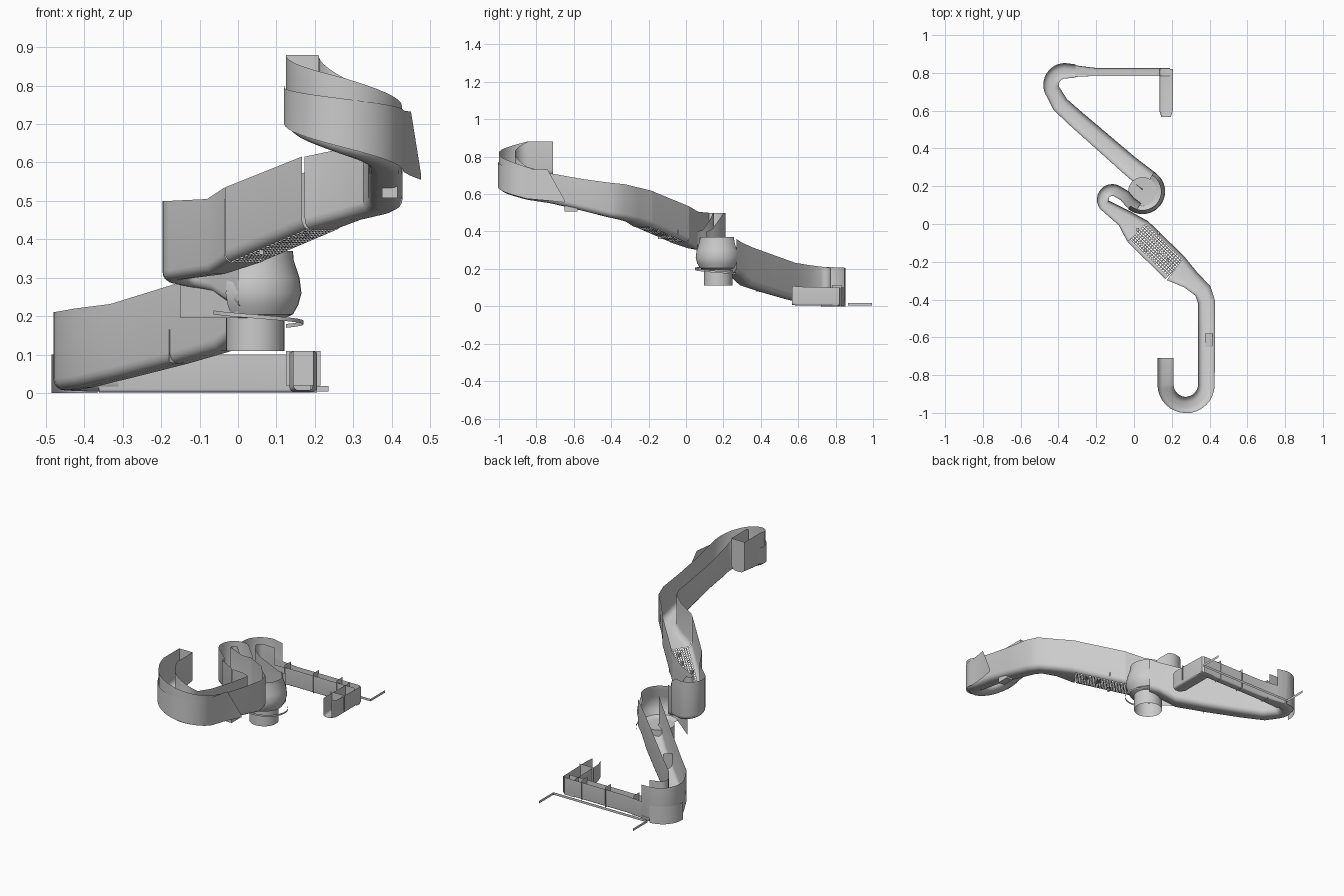
import bpy, bmesh, math
from mathutils import Vector

if "Cube" in bpy.data.objects:
    bpy.data.objects.remove(bpy.data.objects["Cube"])


def finish(name, bm):
    bmesh.ops.remove_doubles(bm, verts=bm.verts, dist=0.0004)
    me = bpy.data.meshes.new(name)
    bm.to_mesh(me)
    bm.free()
    ob = bpy.data.objects.new(name, me)
    bpy.context.collection.objects.link(ob)
    bpy.ops.object.select_all(action='DESELECT')
    ob.select_set(True)
    bpy.context.view_layer.objects.active = ob
    bpy.ops.object.shade_smooth_by_angle(angle=math.radians(30))
    return ob


def skin(bm, rows):
    vs = [[bm.verts.new(c) for c in row] for row in rows]
    for a, b in zip(vs, vs[1:]):
        for i in range(len(a) - 1):
            bm.faces.new((a[i], a[i + 1], b[i + 1], b[i]))
    return vs


def section(w, zb, zt, r, floor):
    """Open U profile with rounded lower corners."""
    h = w / 2
    r = min(r, h * 0.8)
    left = [(-h, zt)]
    for k in range(5):
        a = math.pi / 2 * k / 4
        left.append((-h + r - r * math.cos(a), zb + r - r * math.sin(a)))
    mid = [(-(h - r) + 2 * (h - r) * k / floor, zb) for k in range(1, floor)]
    return left + mid + [(-x, z) for x, z in reversed(left)]


def trough(name, pts, r=0.03, floor=1, cap_start=False, cap_end=False, holes=False):
    """Sweep the U profile along points (x, y, bottom, top, width)."""
    rows = []
    for i, (x, y, zb, zt, w) in enumerate(pts):
        p = Vector((x, y))
        a = (p - Vector(pts[i - 1][:2])).normalized() if i else None
        b = (Vector(pts[i + 1][:2]) - p).normalized() if i < len(pts) - 1 else None
        t = ((a or b) + (b or a)).normalized()
        n = Vector((-t.y, t.x)) / max(0.7, t.dot(a or b))
        rows.append([(x + n.x * s, y + n.y * s, z) for s, z in section(w, zb, zt, r, floor)])
    bm = bmesh.new()
    vs = skin(bm, rows)
    if cap_start:
        bm.faces.new(vs[0])
    if cap_end:
        bm.faces.new(vs[-1])
    if holes:
        bm.normal_update()
        flat = [f for f in bm.faces if abs(f.normal.z) > 0.9
                and f.calc_area() < 0.0006]
        bmesh.ops.inset_individual(bm, faces=flat, thickness=0.0035)
        bmesh.ops.delete(bm, geom=flat, context='FACES')
    return finish(name, bm)


def strip(name, pts):
    """Upright thin sheet through points (x, y, bottom, top)."""
    bm = bmesh.new()
    skin(bm, [[(x, y, a), (x, y, b)] for x, y, a, b in pts])
    return finish(name, bm)


def arc(cx, cy, r, a0, a1, n, zb, zt, *w):
    out = []
    for k in range(n + 1):
        t = k / n
        a = math.radians(a0 + (a1 - a0) * t)
        out.append((cx + r * math.cos(a), cy + r * math.sin(a),
                    zb[0] + (zb[1] - zb[0]) * t, zt[0] + (zt[1] - zt[0]) * t, *w))
    return out


def box(name, c, s):
    bm = bmesh.new()
    bmesh.ops.create_cube(bm, size=1)
    for v in bm.verts:
        v.co = Vector(c) + Vector([v.co[i] * s[i] for i in range(3)])
    return finish(name, bm)


# Upper channel: closed start, half turn, straight run
trough("upper_channel",
       [(.167, -.71, .70, .88, .085)]
       + arc(.275, -.85, .108, 180, 270, 8, (.685, .62), (.88, .82), .085)
       + arc(.275, -.85, .108, 270, 360, 8, (.62, .57), (.82, .745), .088)[1:]
       + [(.383, -.72, .55, .71, .09), (.383, -.55, .51, .68, .09),
          (.383, -.41, .475, .66, .09), (.365, -.355, .465, .653, .09),
          (.30, -.295, .45, .635, .105), (.22, -.235, .425, .615, .155)],
       cap_start=True)

# Wider diagonal section with a perforated floor
N = 18
trough("perforated_section",
       [(.22 - .2 * k / N, -.235 + .195 * k / N, .425 - .085 * k / N,
         .615 - .08 * k / N, .155) for k in range(N + 1)], floor=8, holes=True)

# Tight curl leading to the drop bowl
trough("curl_channel",
       [(.02, -.04, .34, .535, .155), (-.05, .03, .31, .505, .095)]
       + arc(-.115, .13, .05, 215, 60, 12, (.295, .27), (.5, .5), .062)
       + [(-.05, .15, .26, .46, .062), (-.02, .115, .24, .41, .062), (.02, .085, .22, .40, .062)],
       r=.025)

# Drop bowl wall, bowl floor and outlet pipe
bx, by = .045, .172
bm = bmesh.new()
prof = [(.076, .195), (.098, .205), (.112, .23), (.12, .26), (.115, .3), (.1, .345), (.098, .37)]
skin(bm, [[(bx + r * math.cos(a), by + r * math.sin(a), z) for r, z in prof]
          for a in [math.radians(-130 + 10 * k) for k in range(20)]])
finish("bowl_wall", bm)
bm = bmesh.new()
ring = [math.tau * k / 32 for k in range(33)]
skin(bm, [[(bx, by, .192)] + [(bx + .076 * math.cos(a), by + .076 * math.sin(a), z)
                              for z in (.195, .11)] for a in ring])
finish("outlet_pipe", bm)
strip("bowl_rim", arc(bx, by, .125, -150, 50, 16, (.205, .17), (.215, .18)))
strip("bowl_screen", [(-.15, .2, .195, .285), (0, .08, .195, .29)])

# Lower diagonal channel and tall corner
trough("lower_channel",
       [(.08, .225, .18, .36, .115), (.04, .258, .165, .34, .11), (-.03, .315, .11, .315, .105),
        (-.15, .42, .075, .278, .1), (-.3, .55, .037, .232, .095), (-.39, .632, .015, .22, .09)]
       + arc(-.365, .737, .074, 205, 90, 10, (.008, .004), (.212, .205), .082)
       + [(-.31, .81, .003, .2, .07)])

# Low back run, end arm
trough("back_run", [(-.36, .812, .002, .1, .072), (-.28, .808, .002, .1, .055),
                    (-.2, .805, .002, .1, .042), (.19, .805, .002, .1, .042)],
       r=.008)
strip("run_corner", [(.13, .826, .002, .1), (.192, .826, .002, .1), (.205, .812, .002, .1), (.205, .78, .002, .1)])
trough("end_arm", [(.17, .82, .003, .1, .072), (.17, .6, .003, .105, .072),
                   (.17, .567, .008, .11, .05)], r=.012)
for i, x in enumerate((-.25, -.07, .08)):
    strip("cross_fin_%d" % i, [(x, .78, .0, .115), (x, .832, .0, .115)])
strip("arm_fin", [(.125, .66, .02, .11), (.215, .66, .02, .11)])

# Outer sheets on both big bends
strip("upper_guard", arc(.275, -.85, .156, 170, 360, 18, (.71, .575), (.80, .735))
      + [(.45, -.74, .565, .732), (.476, -.65, .555, .57)])
strip("corner_guard", arc(-.365, .732, .121, 185, 90, 9, (.0, .0), (.1, .1)))

# Small clip, diagonal fin and floor pins
box("clip", (.395, -.615, .522), (.04, .07, .03))
strip("diagonal_fin", [(-.18, .375, .08, .165), (-.14, .41, .075, .165)])
for i, (x, y) in enumerate(((.02, -.03), (.06, -.14), (.13, -.05), (.13, -.15), (.18, -.19))):
    z = .425 - .085 * (.22 - x) / .2 if x > .1 else .345 + (x - .02) * .4
    box("floor_pin_%d" % i, (x, y, z + .01), (.012, .018, .02))

# Thin bracket lying behind the run
strip("back_bracket", [(.235, .995, .004, .018), (.235, .865, .004, .018),
                       (-.36, .865, .004, .018), (-.36, .995, .004, .018)])
